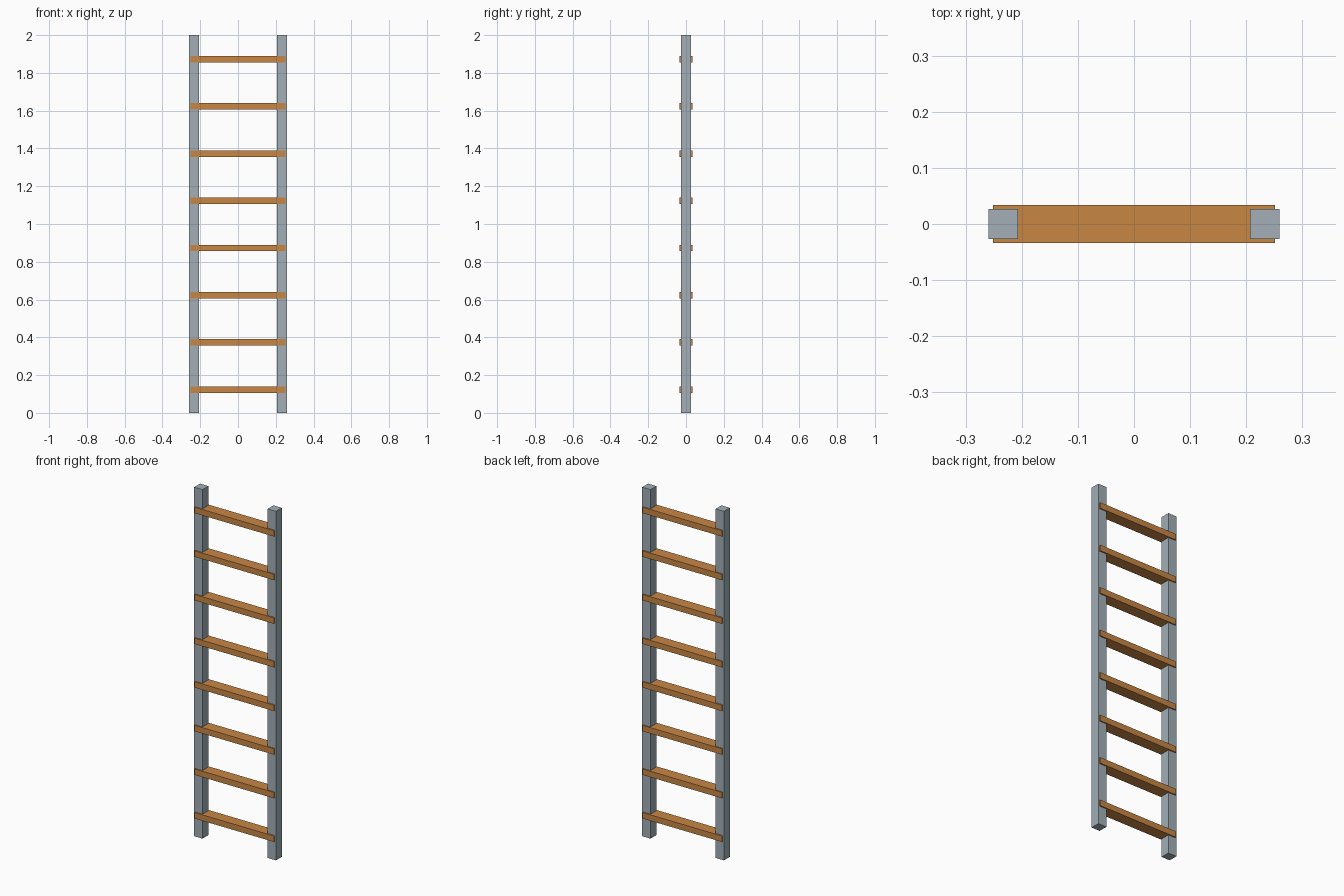
import bpy
import bmesh
from mathutils import Matrix, Vector

cube = bpy.data.objects.get("Cube")
if cube:
    bpy.data.objects.remove(cube, do_unlink=True)


def make_material(name, rgb):
    mat = bpy.data.materials.new(name)
    mat.use_nodes = True
    color = (*rgb, 1.0)
    mat.diffuse_color = color
    mat.node_tree.nodes["Principled BSDF"].inputs["Base Color"].default_value = color
    return mat


def add_box(name, center, size, mat):
    mesh = bpy.data.meshes.new(name)
    bm = bmesh.new()
    bmesh.ops.create_cube(
        bm, size=1.0,
        matrix=Matrix.Translation(center) @ Matrix.Diagonal((*size, 1.0)))
    bm.to_mesh(mesh)
    bm.free()
    mesh.materials.append(mat)
    obj = bpy.data.objects.new(name, mesh)
    bpy.context.scene.collection.objects.link(obj)
    return obj


grey_metal = make_material("grey metal", (0.36, 0.43, 0.47))
orange_wood = make_material("orange wood", (0.58, 0.24, 0.06))

HEIGHT = 2.0
RAIL = 0.053
RAIL_X = 0.233
RUNG_COUNT = 8
RUNG_SIZE = (0.503, 0.067, 0.034)

# Upright rails
for side, sign in (("left", 1), ("right", -1)):
    add_box(f"{side}_rail", Vector((sign * RAIL_X, 0, HEIGHT / 2)),
            (RAIL, RAIL, HEIGHT), grey_metal)

# Evenly spaced flat rungs, standing proud of the rails front and back
spacing = HEIGHT / RUNG_COUNT
for i in range(RUNG_COUNT):
    add_box(f"rung_{i + 1}", Vector((0, 0, spacing * (i + 0.5) - 0.002)),
            RUNG_SIZE, orange_wood)
